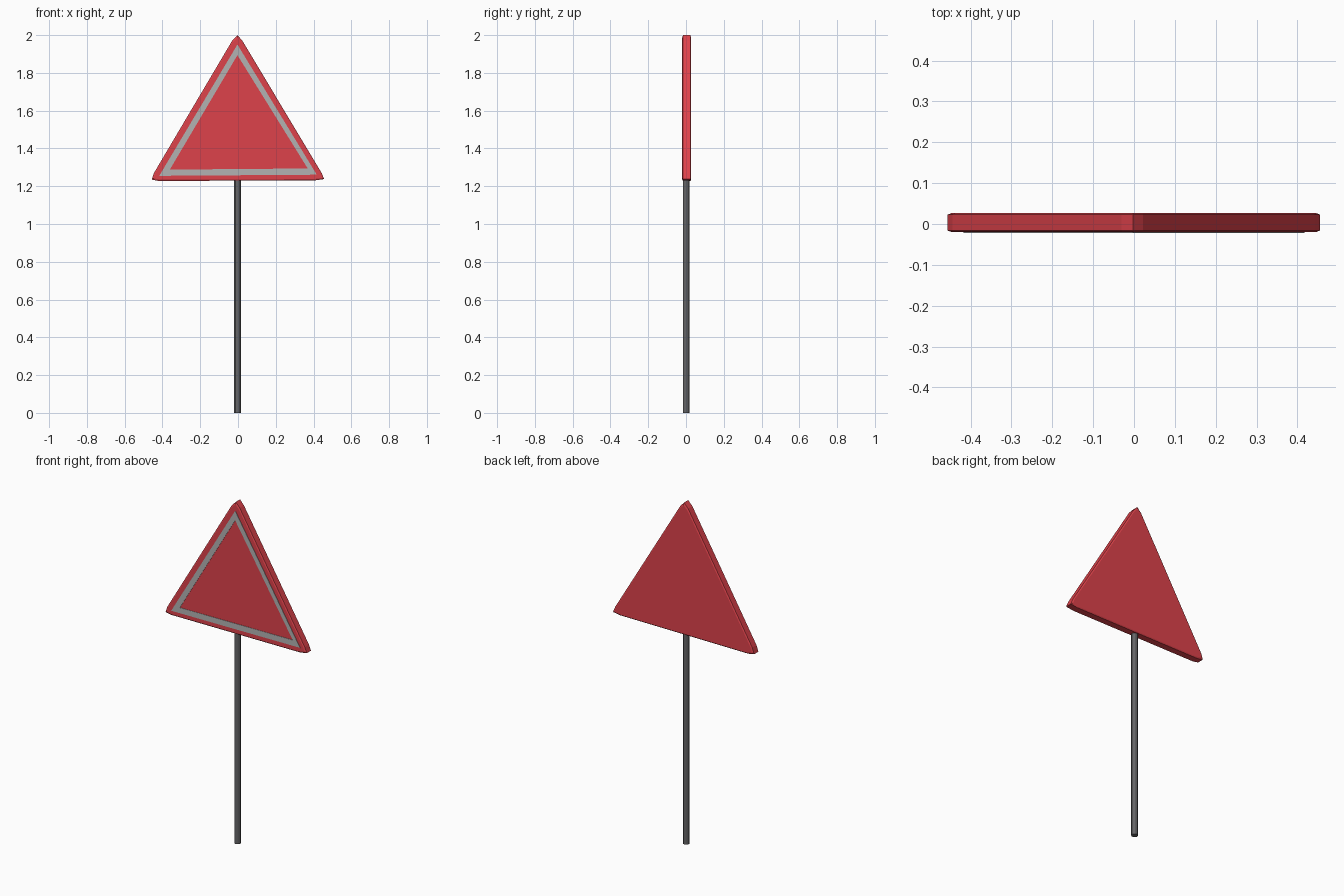
import bpy, bmesh
from mathutils import Vector

if "Cube" in bpy.data.objects:
    bpy.data.objects.remove(bpy.data.objects["Cube"])


def paint(obj, name, rgb):
    mat = bpy.data.materials.new(name)
    mat.diffuse_color = (*rgb, 1)
    mat.use_nodes = True
    mat.node_tree.nodes["Principled BSDF"].inputs["Base Color"].default_value = mat.diffuse_color
    obj.data.materials.append(mat)


def make_object(name, bm):
    bmesh.ops.recalc_face_normals(bm, faces=bm.faces)
    mesh = bpy.data.meshes.new(name)
    bm.to_mesh(mesh)
    bm.free()
    obj = bpy.data.objects.new(name, mesh)
    bpy.context.collection.objects.link(obj)
    return obj


def loft(bm, rings):
    """Bridge successive closed rings and return their vertices."""
    loops = [[bm.verts.new(p) for p in ring] for ring in rings]
    n = len(loops[0])
    for a, b in zip(loops, loops[1:]):
        for i in range(n):
            j = (i + 1) % n
            bm.faces.new((a[i], a[j], b[j], b[i]))
    return loops


def ring(points, y, scale=1.0):
    """Place an x/z profile at depth y, scaled about the plate's centre."""
    c = Vector((0, 1.49))
    pts = [c + (Vector(p) - c) * scale for p in points]
    return [(p.x, y, p.y) for p in pts]


# Triangular plate with blunt corners and a small chamfer
outline = [(-0.03, 1.972), (-0.003, 2.0), (0.022, 1.972),
           (0.443, 1.27), (0.456, 1.238), (0.41, 1.231),
           (-0.42, 1.228), (-0.457, 1.235), (-0.445, 1.27)]
bm = bmesh.new()
loops = loft(bm, [ring(outline, -0.020, 0.975), ring(outline, -0.016),
                  ring(outline, 0.023), ring(outline, 0.027, 0.975)])
bm.faces.new(loops[0])
bm.faces.new(loops[-1])
plate = make_object("sign_plate", bm)
paint(plate, "red", (0.73, 0.055, 0.07))

# Thin raised triangular stripe on the front face
outer = [(-0.003, 1.95), (0.417, 1.261), (-0.417, 1.255)]
inner = [(-0.003, 1.894), (0.369, 1.294), (-0.361, 1.288)]
bm = bmesh.new()
loft(bm, [ring(outer, -0.019), ring(outer, -0.022),
          ring(inner, -0.022), ring(inner, -0.019)])
stripe = make_object("border_stripe", bm)
paint(stripe, "light_grey", (0.45, 0.45, 0.45))

# Pole, ending just inside the plate
bpy.ops.mesh.primitive_cylinder_add(vertices=12, radius=0.018, depth=1.25,
                                    location=(-0.003, 0.001, 0.625))
pole = bpy.context.object
pole.name = "pole"
paint(pole, "dark_grey", (0.13, 0.13, 0.135))
bpy.ops.object.shade_smooth_by_angle()
